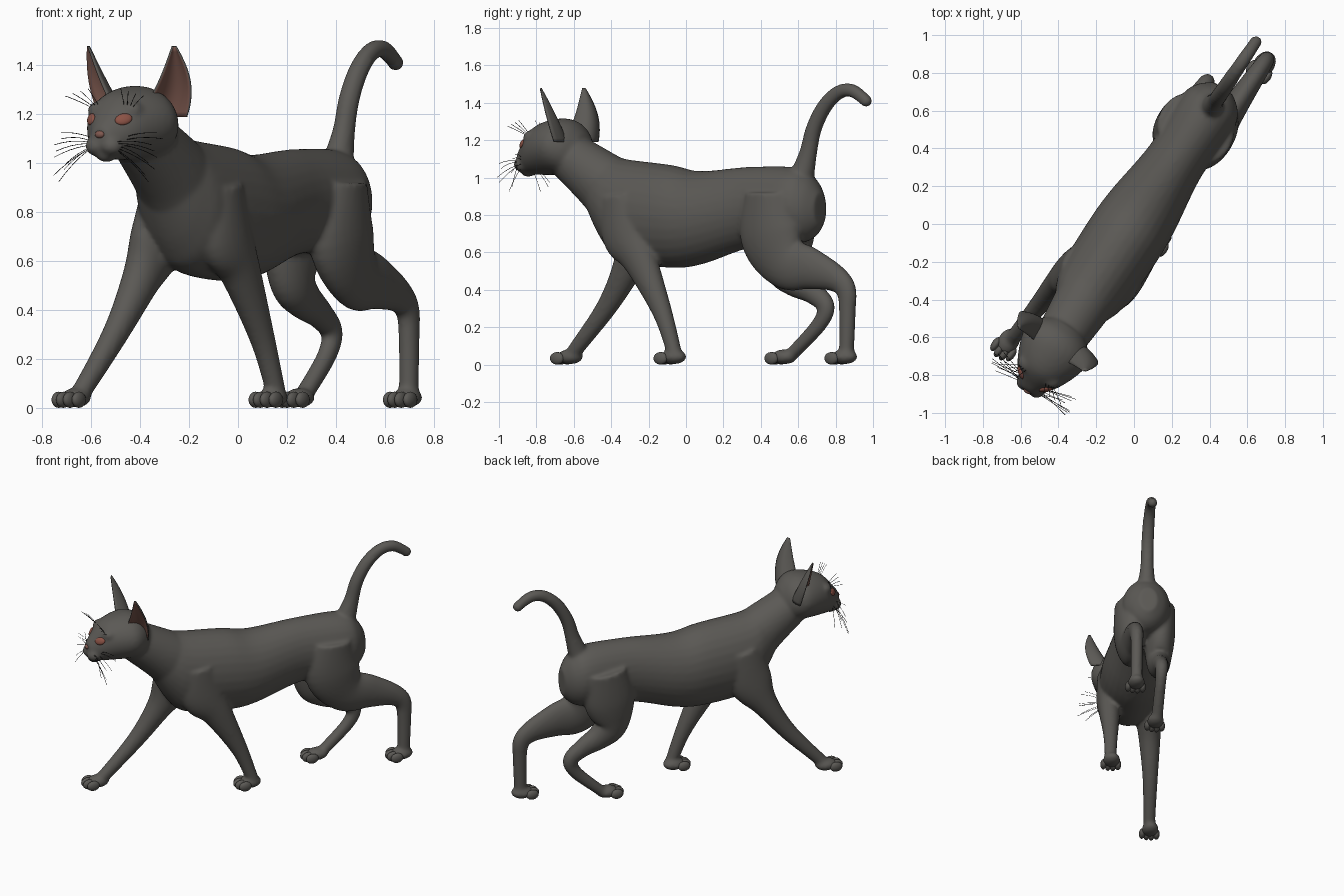
import bpy, bmesh, math, random
from mathutils import Vector, Matrix

if "Cube" in bpy.data.objects:
    bpy.data.objects.remove(bpy.data.objects["Cube"])

random.seed(3)
TURN = -math.radians(33.4)   # cat is built facing -y, then turned


def material(name, rgb):
    m = bpy.data.materials.new(name)
    m.diffuse_color = (*rgb, 1)
    m.use_nodes = True
    m.node_tree.nodes["Principled BSDF"].inputs["Base Color"].default_value = m.diffuse_color
    return m


FUR = material("dark grey fur", (0.105, 0.100, 0.091))
EAR = material("inner ear pink", (0.19, 0.092, 0.072))
EYE = material("eye red brown", (0.26, 0.085, 0.06))
NOSE = material("nose pink", (0.22, 0.10, 0.08))
BLACK = material("whisker black", (0.01, 0.01, 0.01))


def finish(name, bm, *mats):
    me = bpy.data.meshes.new(name)
    bm.to_mesh(me)
    bm.free()
    for m in mats:
        me.materials.append(m)
    ob = bpy.data.objects.new(name, me)
    bpy.context.collection.objects.link(ob)
    ob.rotation_euler.z = TURN
    for p in me.polygons:
        p.use_smooth = True
    return ob


def spline(rows, steps=6):
    """Catmull-Rom through rows of numbers."""
    pts = [Vector(r) for r in rows]
    out = []
    for i in range(len(pts) - 1):
        a, b, c, d = pts[max(i - 1, 0)], pts[i], pts[i + 1], pts[min(i + 2, len(pts) - 1)]
        for s in range(steps):
            t = s / steps
            out.append(0.5 * (2 * b + (c - a) * t + (2 * a - 5 * b + 4 * c - d) * t * t
                              + (3 * b - a - 3 * c + d) * t ** 3))
    return out + [pts[-1]]


def tube(bm, rows, x0=0.0, x1=0.0, upright=False, n=28):
    """Loft ellipses; row = y, z, side radius, other radius; x runs from x0 to x1."""
    pts = spline(rows)
    last = len(pts) - 1
    cs = [Vector((x0 + (x1 - x0) * i / last, p[0], p[1])) for i, p in enumerate(pts)]
    rings = []
    for i, p in enumerate(pts):
        t = Vector((0, 1, 0)) if upright else (cs[min(i + 1, last)] - cs[max(i - 1, 0)]).normalized()
        side = Vector((1, 0, 0))
        side = (side - t * side.dot(t)).normalized()
        up = t.cross(side)
        rings.append([bm.verts.new(cs[i] + side * p[2] * math.cos(k * math.tau / n)
                                   + up * p[3] * math.sin(k * math.tau / n)) for k in range(n)])
    for a, b in zip(rings, rings[1:]):
        for k in range(n):
            bm.faces.new((a[k], a[(k + 1) % n], b[(k + 1) % n], b[k]))
    bm.faces.new(rings[0])
    bm.faces.new(rings[-1])


def ball(bm, c, r, rot=None):
    m = Matrix.Translation(c) @ (rot or Matrix()) @ Matrix.Diagonal((*r, 1))
    bmesh.ops.create_uvsphere(bm, u_segments=20, v_segments=14, radius=1, matrix=m)


bm = bmesh.new()
# trunk
tube(bm, [(-.62, .98, .10, .11), (-.50, .89, .165, .235), (-.38, .825, .20, .273),
          (-.10, .793, .21, .275), (.09, .785, .20, .25), (.40, .84, .16, .217),
          (.70, .85, .165, .205), (.80, .84, .13, .165), (.86, .83, .06, .09)], upright=True)
# neck
tube(bm, [(-.38, .86, .17, .20), (-.52, .97, .155, .165), (-.76, 1.13, .13, .125)], 0, .01)
# head
tube(bm, [(-.64, 1.14, .09, .09), (-.70, 1.155, .16, .14), (-.79, 1.165, .19, .152),
          (-.93, 1.148, .138, .133), (-1.02, 1.105, .07, .08), (-1.05, 1.105, .04, .04)],
     .01, .015, upright=True)
for s in (-1, 1):
    ball(bm, (.015 + s * .036, -1.012, 1.07), (.05, .05, .042))   # muzzle pads
    ball(bm, (.012 + s * .075, -.925, 1.215), (.055, .05, .04))   # brows
ball(bm, (.015, -1.0, 1.035), (.042, .042, .032))                 # chin
# tail
tube(bm, [(.72, .94, .075, .08), (.78, 1.12, .046, .05), (.82, 1.26, .043, .043),
          (.89, 1.38, .041, .041), (.98, 1.455, .038, .038), (1.07, 1.465, .036, .036),
          (1.16, 1.41, .032, .032)], 0, .008)
ball(bm, (.008, 1.158, 1.41), (.034, .034, .034))
# front legs, shoulder to paw
tube(bm, [(-.33, .90, .09, .13), (-.29, .70, .09, .15), (-.20, .56, .075, .10),
          (-.05, .28, .05, .054), (.035, .06, .04, .04)], .12, .165)
tube(bm, [(-.33, .90, .09, .13), (-.39, .68, .09, .145), (-.485, .51, .073, .085),
          (-.635, .30, .052, .056), (-.86, .06, .04, .04)], -.12, -.205)
# hind legs, hip to hock to paw
tube(bm, [(.60, .92, .10, .14), (.61, .70, .105, .185), (.71, .55, .08, .15),
          (.86, .515, .064, .115), (1.02, .465, .052, .076), (1.095, .40, .045, .058),
          (1.105, .28, .041, .046), (1.10, .05, .04, .04)], .10, .11)
tube(bm, [(.60, .92, .10, .14), (.57, .70, .105, .17), (.56, .53, .085, .12),
          (.63, .45, .068, .088), (.75, .385, .052, .062), (.835, .31, .043, .05),
          (.79, .21, .038, .042), (.62, .055, .04, .035)], -.11, -.085)
# paws
PAWS = {"front_left": (.155, .01), "front_right": (-.212, -.895),
        "hind_left": (.11, 1.075), "hind_right": (-.08, .565)}
for x, y in PAWS.values():
    ball(bm, (x, y + .012, .042), (.058, .075, .04))
bmesh.ops.recalc_face_normals(bm, faces=bm.faces)
body = finish("body", bm, FUR)

# melt the parts into one soft skin
bpy.context.view_layer.objects.active = body
m = body.modifiers.new("Remesh", 'REMESH')
m.mode, m.voxel_size, m.use_smooth_shade = 'VOXEL', .011, True
m = body.modifiers.new("Smooth", 'SMOOTH')
m.factor, m.iterations = .5, 9
for m in list(body.modifiers):
    bpy.ops.object.modifier_apply(modifier=m.name)
for p in body.data.polygons:
    p.use_smooth = True

# toes
for leg, (x, y) in PAWS.items():
    bm = bmesh.new()
    for k in (-1.5, -.5, .5, 1.5):
        ball(bm, (x + .033 * k, y - .055 + .016 * (abs(k) > 1), .034), (.021, .042, .033))
    finish(leg + "_toes", bm, FUR)

# ears: curled blades, pink inside
for s, side in ((1, "left"), (-1, "right")):
    bm = bmesh.new()
    base, tip = Vector((s * .123, -.735, 1.19)), Vector((s * .212, -.795, 1.475))
    wide, face = Vector((s * .835, .55, 0)), Vector((s * .55, -.835, 0))
    NA, NB = 12, 14
    grid = []
    for j in range(NB + 1):
        b = j / NB
        hw = .084 * (1 - b ** 1.6) + .004
        c = base.lerp(tip, b) + wide * .022 * math.sin(b * math.pi)
        grid.append([bm.verts.new(c + wide * hw * a + face * hw * (.75 * a * a - .45))
                     for a in [2 * i / NA - 1 for i in range(NA + 1)]])
    for j in range(NB):
        for i in range(NA):
            bm.faces.new((grid[j][i], grid[j][i + 1], grid[j + 1][i + 1], grid[j + 1][i]))
    bm.normal_update()
    if sum(f.normal.dot(face) for f in bm.faces) < 0:
        bmesh.ops.reverse_faces(bm, faces=bm.faces)
    ear = finish(side + "_ear", bm, EAR, FUR)
    sol = ear.modifiers.new("Thickness", 'SOLIDIFY')
    sol.thickness, sol.offset = .008, -1
    sol.material_offset = sol.material_offset_rim = 1


def on_face(x, z):
    hit, loc, nor, _ = body.ray_cast(Vector((x, -2, z)), Vector((0, 1, 0)))
    return (loc, nor) if hit else (Vector((x, -.96, z)), Vector((0, -1, 0)))


# eyes and nose, set on the face surface
for s, side in ((1, "left"), (-1, "right")):
    loc, nor = on_face(.012 + s * .08, 1.18)
    rot = nor.to_track_quat('-Y', 'Z').to_matrix().to_4x4() @ Matrix.Rotation(-s * .25, 4, 'Y')
    bm = bmesh.new()
    ball(bm, loc, (.036, .012, .024), rot)
    finish(side + "_eye", bm, EYE)
loc, nor = on_face(.015, 1.118)
bm = bmesh.new()
ball(bm, loc, (.022, .012, .015))
finish("nose", bm, NOSE)


# whiskers
def hairs(name, lines):
    cu = bpy.data.curves.new(name, 'CURVE')
    cu.dimensions, cu.bevel_depth, cu.bevel_resolution = '3D', .0013, 0
    cu.materials.append(BLACK)
    for a, d, droop in lines:
        sp = cu.splines.new('POLY')
        sp.points.add(5)
        for i, p in enumerate(sp.points):
            t = i / 5
            p.co = (*(Vector(a) + Vector(d) * t - Vector((0, 0, droop * t * t))), 1)
    ob = bpy.data.objects.new(name, cu)
    bpy.context.collection.objects.link(ob)
    ob.rotation_euler.z = TURN


for s, side in ((1, "left"), (-1, "right")):
    cheek = [((.015 + s * random.uniform(.045, .07), random.uniform(-1.03, -.99), 1.055 + .005 * k),
              (s * random.uniform(.12, .2), random.uniform(-.05, .06), -.09 + .02 * k), .04) for k in range(9)]
    brow = [((.012 + s * (.06 + .012 * k), -.95, 1.225),
             (s * (.02 + .025 * k), -.06, .09 - .01 * k), .01) for k in range(4)]
    hairs(side + "_whiskers", cheek + brow)
